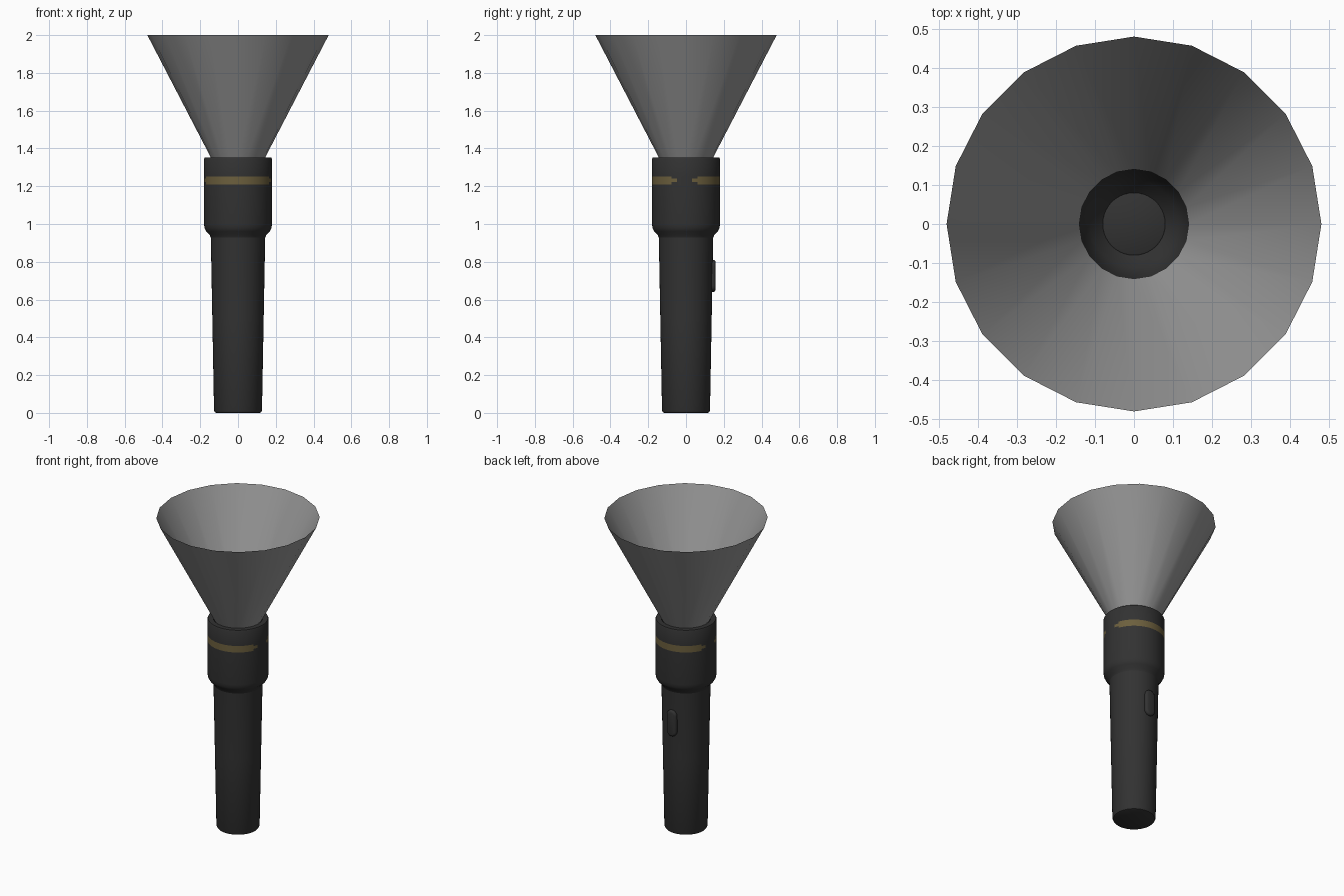
import bpy, bmesh, math

if "Cube" in bpy.data.objects:
    bpy.data.objects.remove(bpy.data.objects["Cube"])


def material(name, r, g, b):
    m = bpy.data.materials.new(name)
    m.diffuse_color = (r, g, b, 1)
    m.use_nodes = True
    m.node_tree.nodes["Principled BSDF"].inputs["Base Color"].default_value = m.diffuse_color
    return m


BLACK = material("black_plastic", 0.032, 0.032, 0.032)
GOLD = material("dull_gold", 0.15, 0.115, 0.047)
GREY = material("beam_grey", 0.31, 0.31, 0.31)


def skin(name, rings, mats, cap_start=False, cap_end=False, rule=None, angle=35):
    """Join equal-length rings of points into a surface."""
    bm = bmesh.new()
    loops = [[bm.verts.new(p) for p in ring] for ring in rings]
    n = len(loops[0])
    for a, b in zip(loops, loops[1:]):
        for i in range(n):
            j = (i + 1) % n
            bm.faces.new((a[i], a[j], b[j], b[i]))
    if cap_start:
        bm.faces.new(loops[0][::-1])
    if cap_end:
        bm.faces.new(loops[-1])
    for f in bm.faces:
        f.smooth = True
        if rule:
            f.material_index = rule(f.calc_center_median())
    me = bpy.data.meshes.new(name)
    bm.to_mesh(me)
    bm.free()
    for m in mats:
        me.materials.append(m)
    me.set_sharp_from_angle(angle=math.radians(angle))
    ob = bpy.data.objects.new(name, me)
    bpy.context.collection.objects.link(ob)
    return ob


def lathe(name, profile, mats, sides=72, **kw):
    turn = [2 * math.pi * i / sides for i in range(sides)]
    rings = [[(r * math.cos(a), r * math.sin(a), z) for a in turn] for r, z in profile]
    return skin(name, rings, mats, **kw)


# Tapered handle with a rounded foot
lathe("handle", [(0.116, 0), (0.122, 0.003), (0.127, 0.014), (0.136, 0.5),
                 (0.144, 0.93), (0.146, 0.96)], [BLACK], cap_start=True)


# Head, with two gold stripes that narrow towards the left and right sides
def stripe(c):
    if not 1.21 < c.z < 1.25 or math.hypot(c.x, c.y) < 0.17:
        return 0
    d = (math.degrees(math.atan2(c.y, c.x)) + 3 + 90) % 180 - 90
    limit = 14 if 1.222 < c.z < 1.24 else 23
    return int(abs(d) > limit)


lathe("head", [(0.143, 0.925), (0.150, 0.942), (0.168, 0.961), (0.177, 0.978), (0.18, 1.0),
               (0.18, 1.21), (0.18, 1.222), (0.18, 1.24), (0.18, 1.252),
               (0.18, 1.344), (0.176, 1.352), (0.146, 1.352), (0.142, 1.346)],
      [BLACK, GOLD], rule=stripe)

# Reflector bowl and bulb lens inside the head
lathe("reflector", [(0.142, 1.346), (0.132, 1.30), (0.112, 1.255), (0.08, 1.22)], [BLACK])
lathe("lens", [(0.08, 1.215), (0.08, 1.224), (0.077, 1.226)], [BLACK], cap_end=True)

# Light beam, an open cone of 20 sides
lathe("light_beam", [(0.14, 1.345), (0.48, 2.0)], [GREY], sides=20)


# Pill-shaped switch on the back
def pill(y, inset):
    r, pts = 0.034 - inset, []
    for end, zc in ((0, 0.776), (1, 0.674)):
        for i in range(13):
            a = math.pi * (end + i / 12)
            pts.append((-r * math.cos(a), y, zc + r * math.sin(a)))
    return pts


skin("switch", [pill(0.12, 0.003), pill(0.145, 0), pill(0.151, 0.002),
                pill(0.155, 0.007), pill(0.157, 0.014)][::1], [BLACK], cap_end=True)

# Make the switch normals point outwards
me = bpy.data.objects["switch"].data
bm = bmesh.new()
bm.from_mesh(me)
bmesh.ops.recalc_face_normals(bm, faces=bm.faces)
bm.to_mesh(me)
bm.free()
